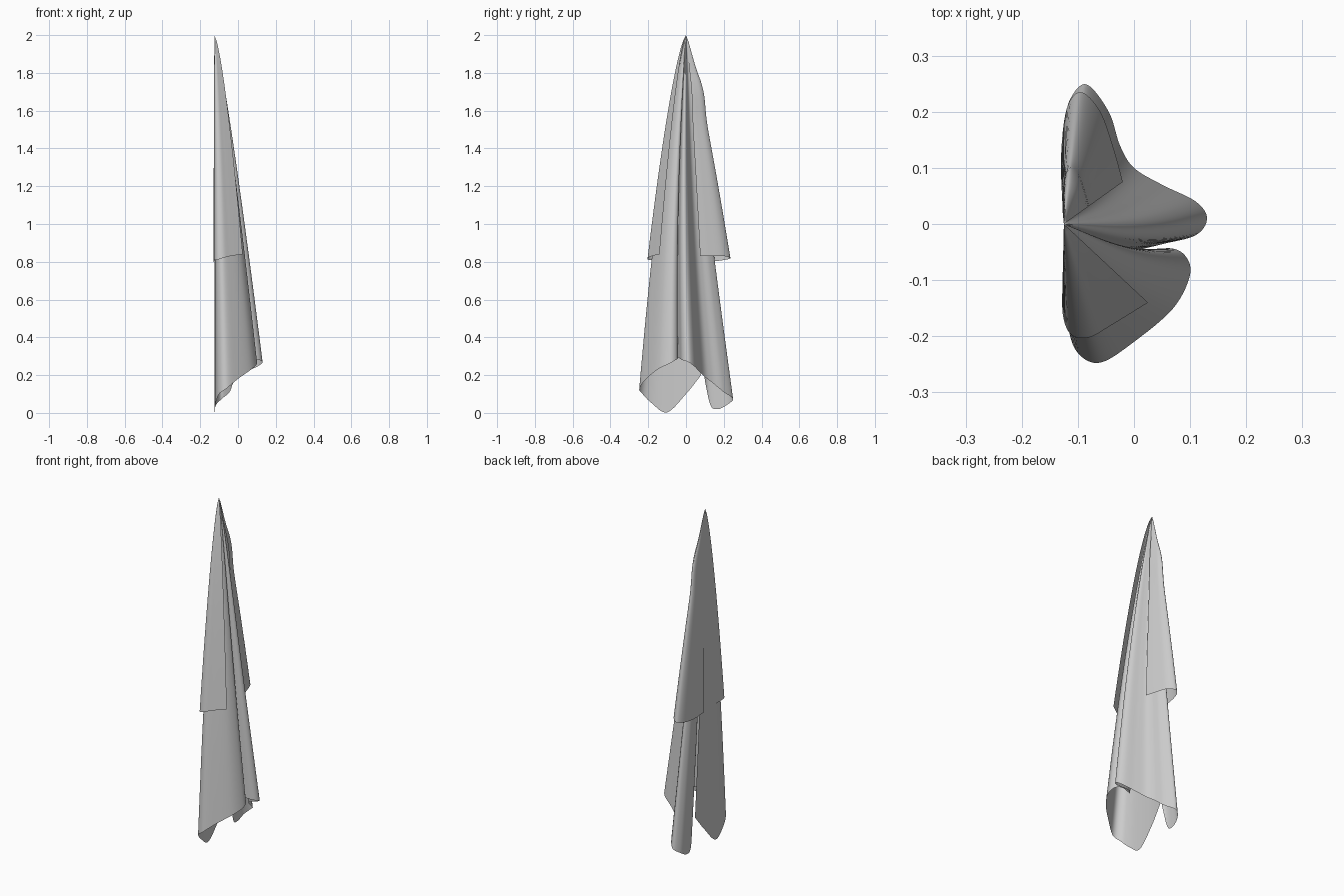
import bpy
import math
from mathutils import Vector

cube = bpy.data.objects.get("Cube")
if cube:
    bpy.data.objects.remove(cube, do_unlink=True)

# Plain grey cloth
cloth = bpy.data.materials.new("grey cloth")
cloth.use_nodes = True
grey = (0.6, 0.6, 0.6, 1.0)
cloth.diffuse_color = grey
cloth.node_tree.nodes["Principled BSDF"].inputs["Base Color"].default_value = grey

PEG = Vector((-0.125, 0.0, 2.0))


def smooth_path(points, steps=8):
    """Catmull-Rom curve through the given points."""
    pts = [Vector(p) for p in points]
    pts = [2 * pts[0] - pts[1]] + pts + [2 * pts[-1] - pts[-2]]
    path = []
    for a, b, c, d in zip(pts, pts[1:], pts[2:], pts[3:]):
        for i in range(steps):
            t = i / steps
            path.append(0.5 * (2 * b + (c - a) * t + (2 * a - 5 * b + 4 * c - d) * t ** 2
                               + (3 * b - a - 3 * c + d) * t ** 3))
    path.append(pts[-2])
    return path


def hang_sheet(name, hem, spread, sway=0.0, rows=40):
    """Cloth gathered at the peg and falling to the hem; spread(t) sets its width."""
    hem = smooth_path(hem)
    verts, faces = [PEG], []
    for r in range(1, rows + 1):
        t = r / rows
        for p in hem:
            s = spread(t)
            verts.append((PEG.x + (p.x - PEG.x) * s,
                          p.y * s + sway * math.sin(math.pi * t),
                          PEG.z + (p.z - PEG.z) * t))
    n = len(hem)
    for i in range(n - 1):
        faces.append((0, 1 + i, 2 + i))
        for r in range(rows - 1):
            k = 1 + r * n + i
            faces.append((k, k + n, k + n + 1, k + 1))
    mesh = bpy.data.meshes.new(name)
    mesh.from_pydata(verts, [], faces)
    mesh.materials.append(cloth)
    mesh.shade_smooth()
    obj = bpy.data.objects.new(name, mesh)
    bpy.context.collection.objects.link(obj)
    return obj


def shoulder(t):
    """Width of the short left layer, with a bulge near the top."""
    return t ** 0.82 + 0.07 * math.exp(-((t - 0.25) / 0.1) ** 2) * min(1, t * 5)


# Long sheet: flat back, wide right lobe, front ridge, narrow left lobe
hang_sheet("long_cloth", [
    (-0.115, 0.08, 0.2), (-0.122, 0.0, 0.1), (-0.123, -0.1, 0.003),
    (-0.118, -0.18, 0.05), (-0.1, -0.23, 0.1), (-0.06, -0.247, 0.13),
    (0.0, -0.21, 0.18), (0.07, -0.15, 0.23), (0.1, -0.09, 0.26),
    (0.09, -0.055, 0.28), (0.06, -0.043, 0.29), (0.02, -0.055, 0.3),
    (-0.035, -0.075, 0.3), (0.0, -0.05, 0.3), (0.05, -0.036, 0.29),
    (0.11, -0.02, 0.28), (0.13, 0.01, 0.27), (0.11, 0.04, 0.25),
    (0.05, 0.07, 0.22), (0.0, 0.1, 0.19), (-0.025, 0.14, 0.16),
    (-0.045, 0.2, 0.11), (-0.085, 0.249, 0.075), (-0.115, 0.22, 0.045),
    (-0.123, 0.17, 0.02), (-0.122, 0.13, 0.04), (-0.112, 0.1, 0.17),
], lambda t: t ** 0.85, sway=-0.015)

# Short layer wrapped round the right edge
hang_sheet("short_right_fold", [
    (-0.127, -0.09, 0.81), (-0.127, -0.16, 0.81), (-0.112, -0.197, 0.81),
    (-0.08, -0.202, 0.82), (-0.04, -0.18, 0.83), (0.025, -0.14, 0.84),
], lambda t: t ** 0.7)

# Short layer wrapped round the left edge
hang_sheet("short_left_fold", [
    (-0.127, 0.02, 0.8), (-0.13, 0.12, 0.8), (-0.12, 0.205, 0.81),
    (-0.095, 0.235, 0.82), (-0.06, 0.2, 0.83), (-0.035, 0.13, 0.83),
    (-0.02, 0.075, 0.83),
], shoulder)
